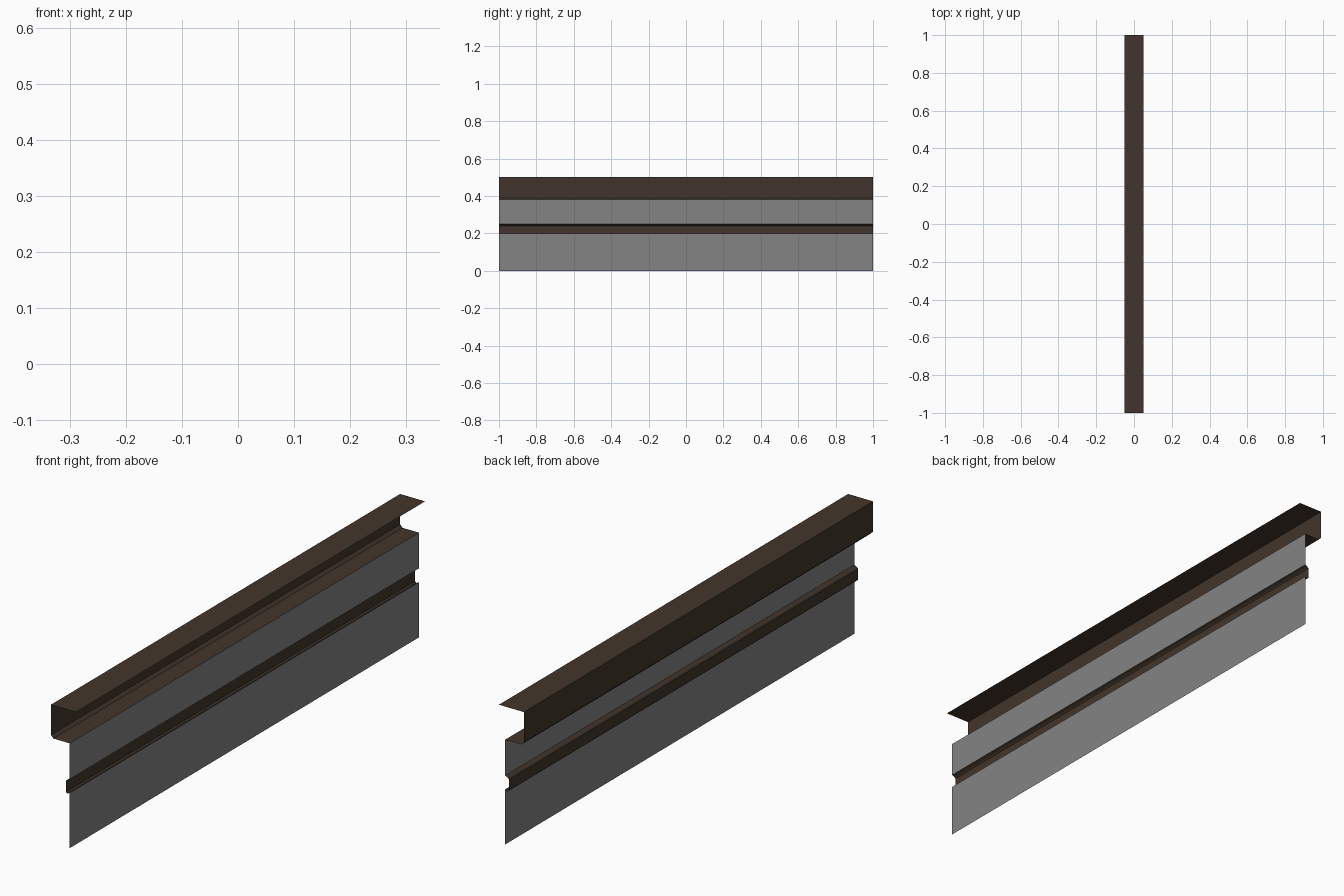
import bpy

if "Cube" in bpy.data.objects:
    bpy.data.objects.remove(bpy.data.objects["Cube"])

def mat(name, c):
    m = bpy.data.materials.new(name)
    m.diffuse_color = (*c, 1)
    m.use_nodes = True
    m.node_tree.nodes["Principled BSDF"].inputs["Base Color"].default_value = m.diffuse_color
    return m

grey = mat("grey_panel", (0.23, 0.23, 0.235))
brown = mat("dark_brown_trim", (0.055, 0.036, 0.025))

def sheet(name, profile, material):
    """Open (x, z) profile swept along y as a thin single-sided sheet."""
    n = len(profile)
    verts = [(x, y, z) for y in (-1, 1) for x, z in profile]
    faces = [(i, i + n, i + n + 1, i + 1) for i in range(n - 1)]
    me = bpy.data.meshes.new(name)
    me.from_pydata(verts, [], faces)
    me.flip_normals()
    me.materials.append(material)
    ob = bpy.data.objects.new(name, me)
    bpy.context.collection.objects.link(ob)

# flat wall panels
sheet("lower_panel", [(0.025, 0), (0.025, 0.2)], grey)
sheet("upper_panel", [(0.025, 0.25), (0.025, 0.38)], grey)
# recessed groove between the panels
sheet("groove", [(0.025, 0.2), (0.015, 0.195), (0.01, 0.2), (0.01, 0.24),
                 (0.015, 0.245), (0.025, 0.25)], brown)
# channel-shaped top rail with a chamfered inner corner
sheet("top_rail", [(0.025, 0.38), (-0.04, 0.38), (-0.05, 0.39),
                   (-0.05, 0.5), (0.05, 0.5)], brown)
